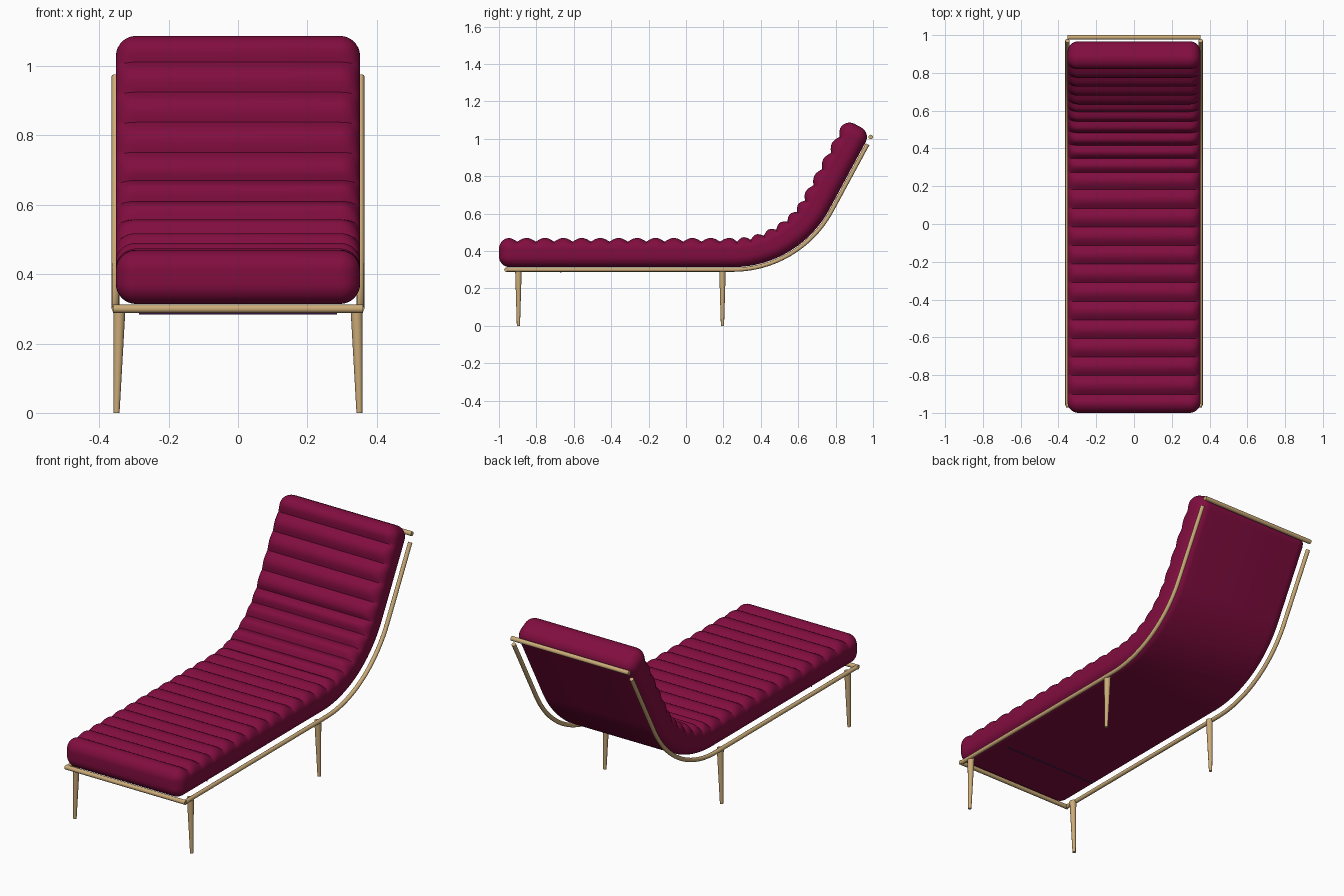
import bpy, bmesh, math
from mathutils import Vector

if "Cube" in bpy.data.objects:
    bpy.data.objects.remove(bpy.data.objects["Cube"], do_unlink=True)


def material(name, rgb, rough):
    m = bpy.data.materials.new(name)
    m.use_nodes = True
    m.diffuse_color = (*rgb, 1)
    bsdf = m.node_tree.nodes["Principled BSDF"]
    bsdf.inputs["Base Color"].default_value = (*rgb, 1)
    bsdf.inputs["Roughness"].default_value = rough
    return m


BURGUNDY = material("burgundy_fabric", (0.22, 0.004, 0.05), 0.8)
BRASS = material("pale_brass", (0.6, 0.41, 0.19), 0.4)
PURPLE = material("purple_trim", (0.12, 0.02, 0.14), 0.8)


def loft(name, rings, mat, angle=40):
    """Skin a list of closed rings and cap both ends."""
    bm = bmesh.new()
    loops = [[bm.verts.new(p) for p in ring] for ring in rings]
    n = len(loops[0])
    for a, b in zip(loops, loops[1:]):
        for i in range(n):
            j = (i + 1) % n
            bm.faces.new((a[i], a[j], b[j], b[i]))
    bm.faces.new(loops[0][::-1])
    bm.faces.new(loops[-1])
    bmesh.ops.recalc_face_normals(bm, faces=bm.faces)
    me = bpy.data.meshes.new(name)
    bm.to_mesh(me)
    bm.free()
    me.materials.append(mat)
    ob = bpy.data.objects.new(name, me)
    bpy.context.collection.objects.link(ob)
    bpy.ops.object.select_all(action='DESELECT')
    ob.select_set(True)
    bpy.context.view_layer.objects.active = ob
    bpy.ops.object.shade_smooth_by_angle(angle=math.radians(angle))
    return ob


def tube(name, points, radii, mat, sides=16):
    pts = [Vector(p) for p in points]
    rings = []
    for i, p in enumerate(pts):
        t = (pts[min(i + 1, len(pts) - 1)] - pts[max(i - 1, 0)]).normalized()
        u = Vector((0, 1, 0)) if abs(t.x) > 0.9 else Vector((1, 0, 0))
        u = (u - t * u.dot(t)).normalized()
        v = t.cross(u)
        rings.append([p + radii[i] * (u * math.cos(a) + v * math.sin(a))
                      for a in (2 * math.pi * k / sides for k in range(sides))])
    return loft(name, rings, mat)


# Shared side path: flat seat, circular bend, straight back
START, BEND_Y, RAIL_Z, R = -1.0, 0.25, 0.30, 0.6
TILT = math.radians(61.6)
FLAT, ARC = BEND_Y - START, R * TILT


def path(s):
    """Point on the side path and its tilt angle, at distance s."""
    if s < FLAT:
        return START + s, RAIL_Z, 0.0
    a = min((s - FLAT) / R, TILT)
    rest = max(s - FLAT - ARC, 0)
    return (BEND_Y + R * math.sin(a) + rest * math.cos(a),
            RAIL_Z + R * (1 - math.cos(a)) + rest * math.sin(a), a)


# Channelled cushion
LENGTH = FLAT + ARC + 0.468
BUMPS, STEPS = 24, 12
HALF_W, LOW, HIGH, ROUND, DEPTH = 0.352, 0.014, 0.17, 0.058, 0.02
PITCH = LENGTH / BUMPS

stations = [i * PITCH / STEPS for i in range(1, BUMPS * STEPS)]
stations = [s for s in stations if ROUND < s < LENGTH - ROUND]
ends = [ROUND * (1 - math.cos(math.pi / 2 * k / 8)) for k in range(9)]
stations = ends + stations + [LENGTH - t for t in reversed(ends)]


def cushion_ring(s):
    t = min(s, LENGTH - s)
    inset = ROUND - math.sqrt(max(ROUND ** 2 - max(ROUND - t, 0) ** 2, 0))
    r = max(ROUND - inset, 0.0008)
    dip = 0 if t < PITCH / 2 else DEPTH * (1 - abs(math.sin(math.pi * s / PITCH)))
    w, lo, hi = HALF_W - inset, LOW + inset, HIGH - inset
    y, z, a = path(s)
    ring = []
    for corner, (cx, ch) in enumerate([(w - r, hi - r), (r - w, hi - r),
                                       (r - w, lo + r), (w - r, lo + r)]):
        for k in range(9):
            b = math.pi / 2 * (corner + k / 8)
            h = ch + r * math.sin(b)
            # channels fade out as the side turns down
            h -= dip * max(0, math.sin(b)) if corner < 2 else 0
            ring.append((cx + r * math.cos(b),
                         y - h * math.sin(a), z + h * math.cos(a)))
    return ring


loft("cushion", [cushion_ring(s) for s in stations], BURGUNDY)

# Side rails and tapered legs, mirrored left and right
RAIL_END = FLAT + ARC + 0.405
rail_s = [0.04] + [FLAT + ARC * k / 24 for k in range(25)] + [RAIL_END]
for side, x in (("left", 1), ("right", -1)):
    tube(side + "_rail", [(x * 0.353, *path(s)[:2]) for s in rail_s],
         [0.011] * len(rail_s), BRASS)
    for place, y in (("front", -0.896), ("rear", 0.195)):
        tube(f"{place}_{side}_leg", [(x * 0.35, y, 0), (x * 0.342, y, 0.3)],
             [0.0085, 0.0175], BRASS)

# Cross bars at the foot and the head
for name, y, z, half in (("front_bar", -0.96, RAIL_Z, 0.36),
                         ("head_bar", 0.988, 1.01, 0.352)):
    tube(name, [(-half, y, z), (half, y, z)], [0.012] * 2, BRASS)

# Thin strip under the seat
tube("under_strip", [(-0.285, -0.67, 0.288), (0.285, -0.67, 0.288)],
     [0.004] * 2, PURPLE, 8)
